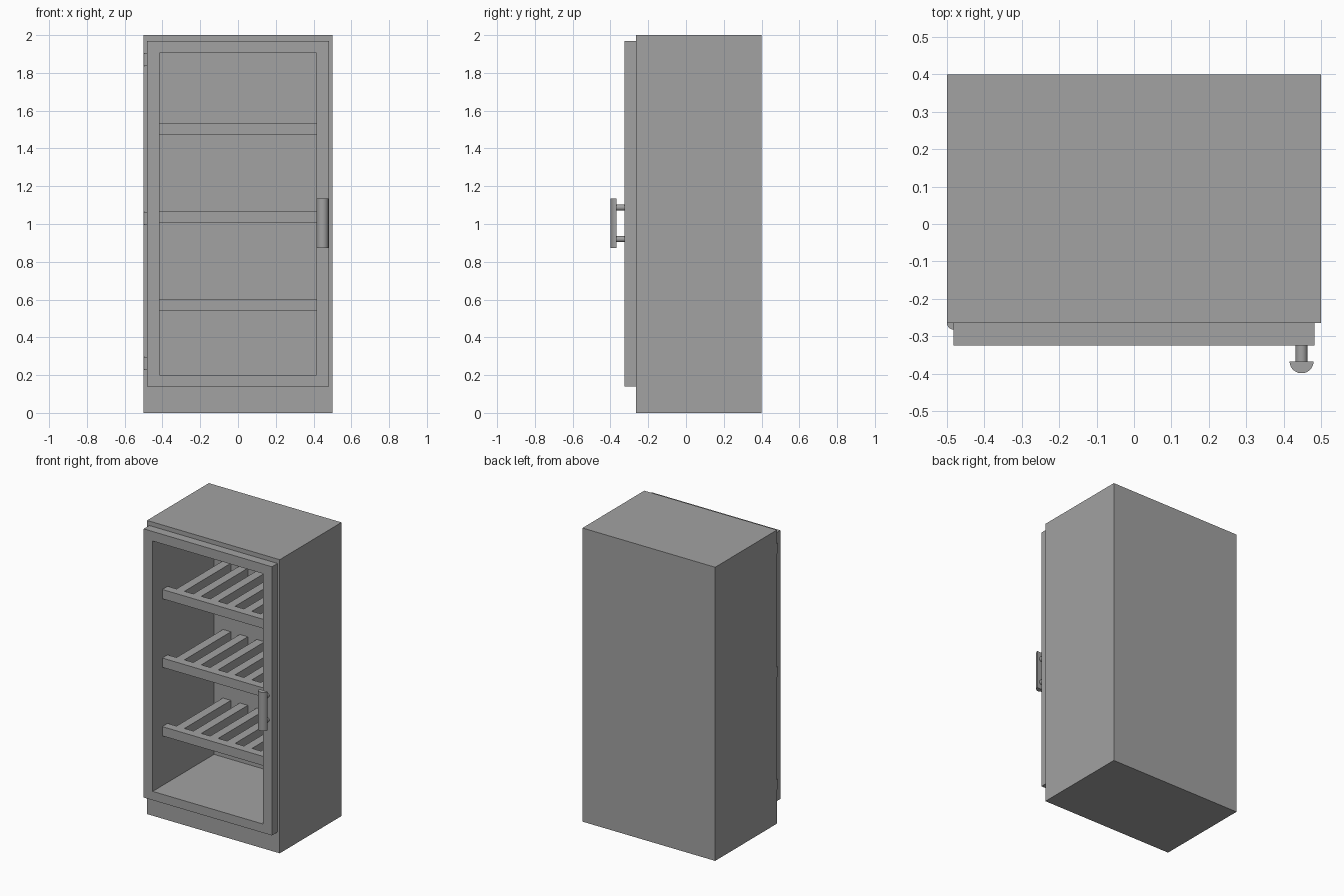
import bpy, bmesh, math
from mathutils import Matrix

cube = bpy.data.objects.get("Cube")
if cube:
    bpy.data.objects.remove(cube, do_unlink=True)

grey = bpy.data.materials.new("plain grey")
grey.use_nodes = True
COLOUR = (0.36, 0.36, 0.36, 1)
grey.diffuse_color = COLOUR
grey.node_tree.nodes["Principled BSDF"].inputs["Base Color"].default_value = COLOUR

OPEN_X, OPEN_Z = 0.415, (0.2, 1.905)   # clear opening shared by door and cabinet
FACE_Y, DOOR_Y, INNER_Y = -0.265, -0.325, 0.335


def finish(bm, name, smooth=False):
    bmesh.ops.recalc_face_normals(bm, faces=bm.faces)
    mesh = bpy.data.meshes.new(name)
    bm.to_mesh(mesh)
    bm.free()
    mesh.materials.append(grey)
    obj = bpy.data.objects.new(name, mesh)
    bpy.context.collection.objects.link(obj)
    if smooth:
        bpy.ops.object.select_all(action='DESELECT')
        obj.select_set(True)
        bpy.context.view_layer.objects.active = obj
        bpy.ops.object.shade_smooth_by_angle(angle=math.radians(35))
    return obj


def add_box(bm, x, y, z):
    verts = bmesh.ops.create_cube(bm, size=1)["verts"]
    for v in verts:
        v.co = [r[0] if c < 0 else r[1] for c, r in zip(v.co, (x, y, z))]


def hollow_box(name, x, y, z, back_y, through=False):
    """Box whose front is recessed to back_y, or pierced right through."""
    bm = bmesh.new()
    add_box(bm, x, y, z)
    front = min(bm.faces, key=lambda f: f.calc_center_median().y)
    rear = max(bm.faces, key=lambda f: f.calc_center_median().y)
    bmesh.ops.inset_region(bm, faces=[front], thickness=0.02)
    mid = sum(z) / 2
    for v in front.verts:
        v.co.x = math.copysign(OPEN_X, v.co.x)
        v.co.z = OPEN_Z[0] if v.co.z < mid else OPEN_Z[1]
    floor = bmesh.ops.extrude_discrete_faces(bm, faces=[front])["faces"][0]
    for v in floor.verts:
        v.co.y = back_y
    if through:
        rims = list(floor.edges) + list(rear.edges)
        bmesh.ops.delete(bm, geom=[floor, rear], context='FACES_ONLY')
        bmesh.ops.bridge_loops(bm, edges=rims)
    return finish(bm, name)


def cylinder(name, radius, depth, matrix, segments=32):
    bm = bmesh.new()
    bmesh.ops.create_cone(bm, cap_ends=True, segments=segments, radius1=radius,
                          radius2=radius, depth=depth, matrix=matrix)
    return finish(bm, name, smooth=True)


# Cabinet and open door frame
hollow_box("cabinet", (-0.5, 0.5), (FACE_Y, 0.4), (0, 2), INNER_Y)
hollow_box("door_frame", (-0.483, 0.483), (DOOR_Y, FACE_Y), (0.14, 1.97), FACE_Y, True)

# Shelves: a front rail with slats running to the back wall
SLATS, WIDTH = 6, 0.06
gap = (2 * OPEN_X - SLATS * WIDTH) / (SLATS + 1)
for n, top in enumerate((0.602, 1.069, 1.536), 1):
    bm = bmesh.new()
    height = (top - 0.063, top)
    add_box(bm, (-OPEN_X, OPEN_X), (-0.222, -0.165), height)
    for i in range(SLATS):
        left = -OPEN_X + gap + i * (WIDTH + gap)
        add_box(bm, (left, left + WIDTH), (-0.165, INNER_Y), height)
    finish(bm, f"shelf_{n}")

# Hinge barrels
for n, z in enumerate((0.263, 1.03, 1.87), 1):
    cylinder(f"hinge_{n}", 0.017, 0.065, Matrix.Translation((-0.483, FACE_Y, z)))

# Half-round handle grip on two round posts
HANDLE_X, GRIP_Y, R = 0.448, -0.367, 0.032
bm = bmesh.new()
arc = [math.pi + math.pi * i / 24 for i in range(25)]
base = bm.faces.new([bm.verts.new((HANDLE_X + R * math.cos(a),
                                   GRIP_Y + R * math.sin(a), 0.872)) for a in arc])
grown = bmesh.ops.extrude_face_region(bm, geom=[base], use_keep_orig=True)["geom"]
bmesh.ops.translate(bm, vec=(0, 0, 0.263),
                    verts=[g for g in grown if isinstance(g, bmesh.types.BMVert)])
finish(bm, "handle_grip", smooth=True)

for n, z in enumerate((0.92, 1.087), 1):
    place = Matrix.Translation((HANDLE_X, (GRIP_Y + DOOR_Y) / 2, z))
    cylinder(f"handle_post_{n}", 0.016, DOOR_Y - GRIP_Y,
             place @ Matrix.Rotation(math.pi / 2, 4, 'X'))
